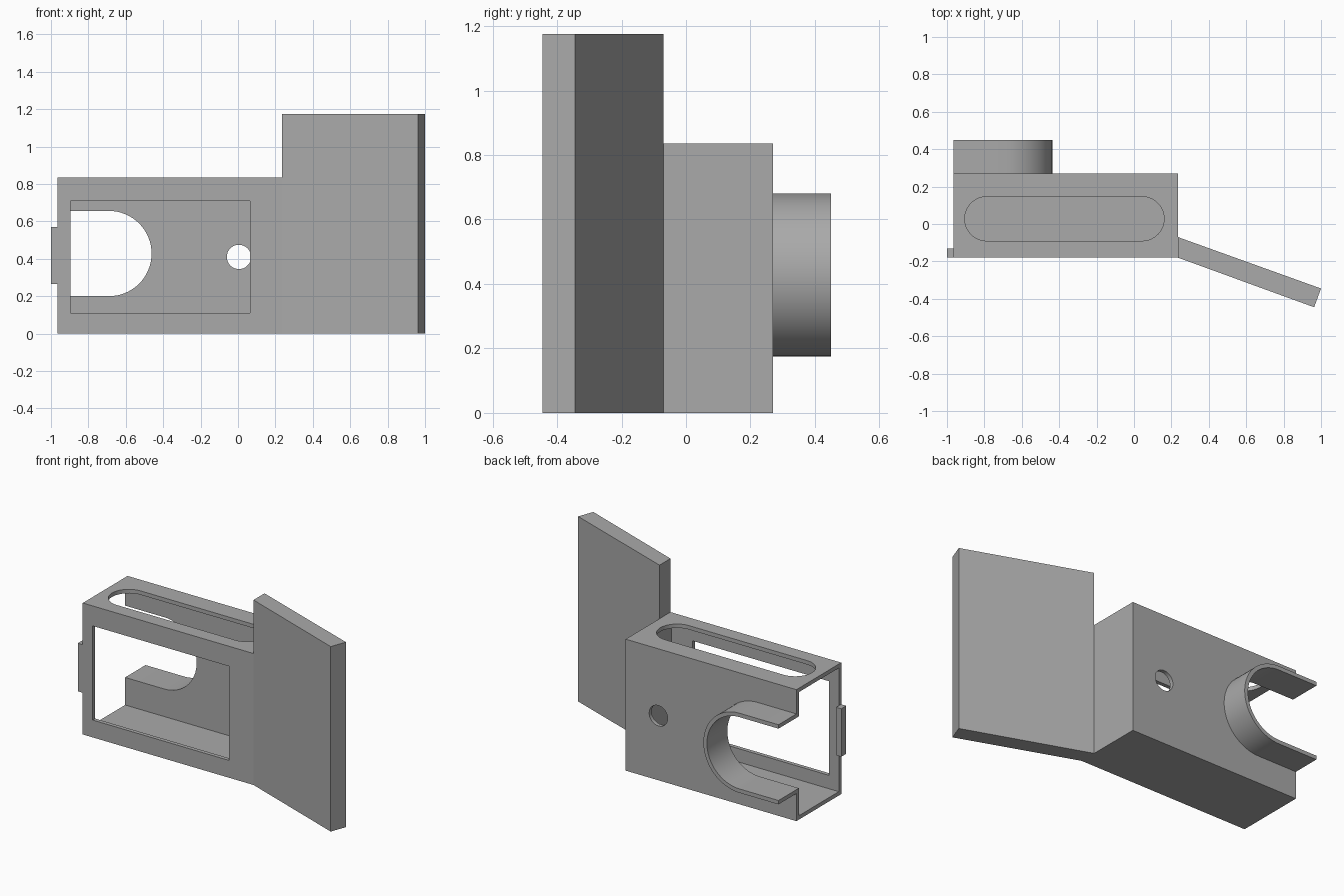
import bpy
import bmesh
from math import cos, sin, pi, radians
from mathutils import Vector

default = bpy.data.objects.get("Cube")
if default:
    bpy.data.objects.remove(default)

grey = bpy.data.materials.new("plain grey")
grey.use_nodes = True
grey.diffuse_color = (0.4, 0.4, 0.4, 1)
grey.node_tree.nodes["Principled BSDF"].inputs["Base Color"].default_value = grey.diffuse_color


def prism(name, outline, low, high, axis="z"):
    """Extrude a closed outline (x,y along z, or x,z along y)."""
    def place(p, d):
        return Vector((p[0], p[1], d)) if axis == "z" else Vector((p[0], d, p[1]))
    bm = bmesh.new()
    face = bm.faces.new([bm.verts.new(place(p, low)) for p in outline])
    moved = bmesh.ops.extrude_face_region(bm, geom=[face])["geom"]
    shift = place((0, 0), high - low)
    bmesh.ops.translate(bm, vec=shift, verts=[v for v in moved if isinstance(v, bmesh.types.BMVert)])
    bmesh.ops.recalc_face_normals(bm, faces=bm.faces)
    mesh = bpy.data.meshes.new(name)
    bm.to_mesh(mesh)
    bm.free()
    mesh.materials.append(grey)
    obj = bpy.data.objects.new(name, mesh)
    bpy.context.collection.objects.link(obj)
    return obj


def rect(x0, x1, y0, y1):
    return [(x0, y0), (x1, y0), (x1, y1), (x0, y1)]


def arc(cx, cy, r, start, end, steps=32):
    angles = [radians(start + (end - start) * i / steps) for i in range(steps + 1)]
    return [(cx + r * cos(a), cy + r * sin(a)) for a in angles]


def cut(target, cutter):
    mod = target.modifiers.new("cut", "BOOLEAN")
    mod.operation = "DIFFERENCE"
    mod.solver = "EXACT"
    mod.object = cutter
    bpy.context.view_layer.objects.active = target
    bpy.ops.object.modifier_apply(modifier=mod.name)
    bpy.data.objects.remove(cutter)


def smooth(obj):
    bpy.ops.object.select_all(action="DESELECT")
    obj.select_set(True)
    bpy.context.view_layer.objects.active = obj
    bpy.ops.object.shade_smooth_by_angle(angle=radians(30))


LEFT, RIGHT, FRONT, BACK, TOP = -0.965, 0.235, -0.18, 0.27, 0.835
WALL = 0.025
CX, CZ, R = -0.69, 0.428, 0.228

# Hollow housing, open at one end
housing = prism("housing", rect(LEFT, RIGHT, FRONT, BACK), 0, TOP)
cut(housing, prism("cavity", rect(LEFT - 0.1, RIGHT - WALL, FRONT + WALL, BACK - WALL), WALL, TOP - WALL))

# Window in the front wall
cut(housing, prism("window_cutter", rect(-0.895, 0.063, 0.11, 0.708), FRONT - 0.1, FRONT + 0.1, "y"))

# Rounded slot in the top wall
cy, sr = 0.028, 0.118
slot = arc(0.161 - sr, cy, sr, -90, 90) + arc(-0.905 + sr, cy, sr, 90, 270)
cut(housing, prism("slot_cutter", slot, TOP - 0.1, TOP + 0.1))

# U-shaped opening and small round hole in the back wall
u_cut = [(LEFT - 0.1, CZ - R)] + arc(CX, CZ, R, -90, 90) + [(LEFT - 0.1, CZ + R)]
cut(housing, prism("u_cutter", u_cut, BACK - 0.1, BACK + 0.1, "y"))
cut(housing, prism("hole_cutter", arc(0.005, 0.41, 0.065, 0, 348.75, 31), BACK - 0.1, BACK + 0.1, "y"))
smooth(housing)

# U-shaped collar standing out from the back
outer = [(LEFT, CZ - R - WALL)] + arc(CX, CZ, R + WALL, -90, 90) + [(LEFT, CZ + R + WALL)]
inner = [(LEFT, CZ + R)] + arc(CX, CZ, R, 90, -90) + [(LEFT, CZ - R)]
smooth(prism("collar", outer + inner, BACK, 0.45, "y"))

# Latch tab on the open end
prism("latch_tab", rect(-1.0, LEFT, FRONT, -0.13), 0.265, 0.57)

# Tall angled side panel
prism("side_panel", [(RIGHT, FRONT), (0.963, -0.445), (1.0, -0.345), (RIGHT, -0.07)], 0, 1.175)
